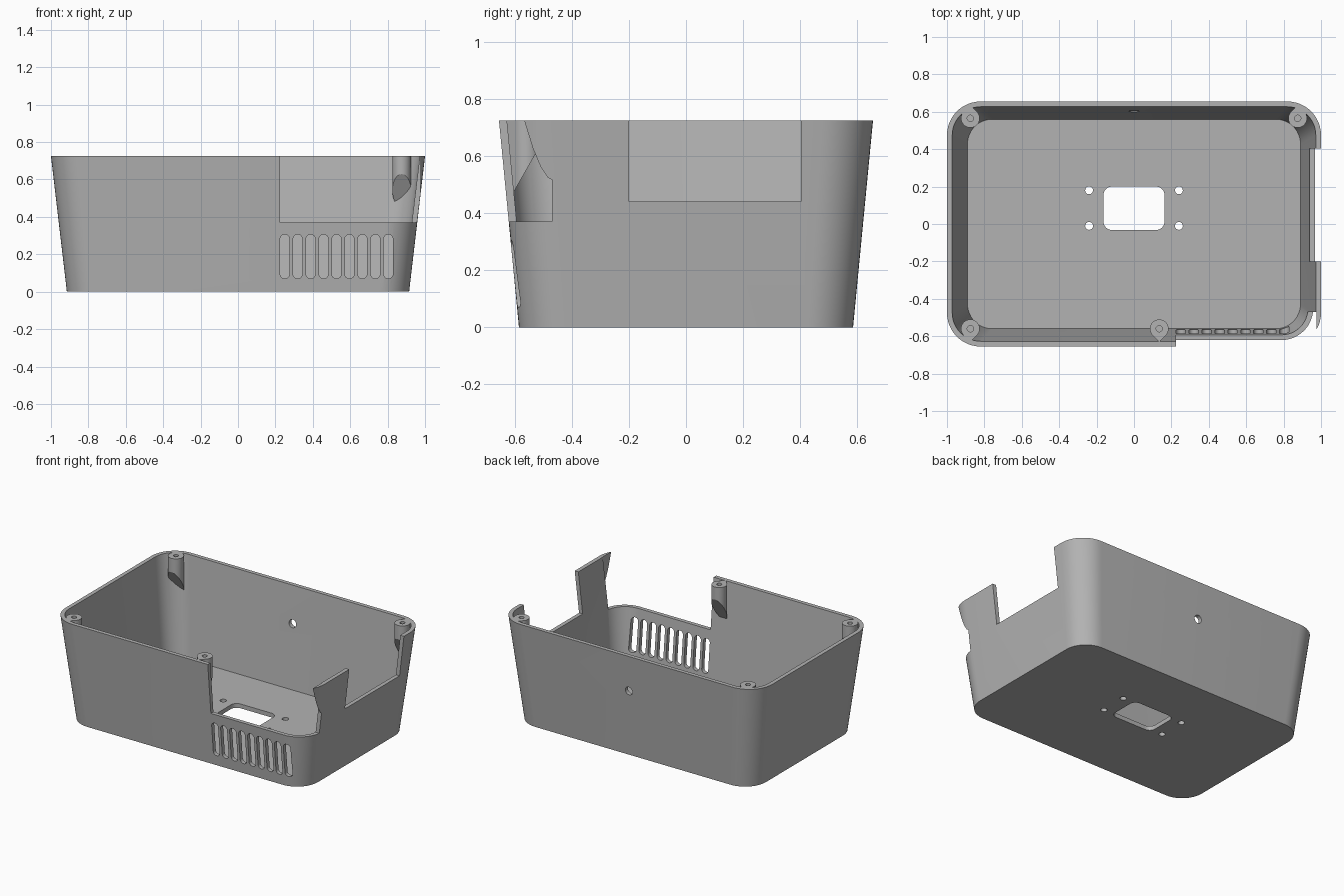
import bpy
import bmesh
from math import sin, cos, pi

H = 0.725       # case height
WALL = 0.028
FLOOR = 0.03

if "Cube" in bpy.data.objects:
    bpy.data.objects.remove(bpy.data.objects["Cube"])

grey = bpy.data.materials.new("grey plastic")
grey.use_nodes = True
tone = (0.45, 0.45, 0.45, 1)
grey.diffuse_color = tone
grey.node_tree.nodes["Principled BSDF"].inputs["Base Color"].default_value = tone


def rounded(hx, hy, r, cx=0, cy=0, steps=12):
    """Rounded rectangle outline, counter-clockwise."""
    pts = []
    for q, (sx, sy) in enumerate(((1, 1), (-1, 1), (-1, -1), (1, -1))):
        for i in range(steps + 1):
            a = (q + i / steps) * pi / 2
            pts.append((cx + sx * (hx - r) + r * cos(a),
                        cy + sy * (hy - r) + r * sin(a)))
    return pts


def loft(name, lower, upper):
    """Closed solid between two matching rings."""
    bm = bmesh.new()
    a = [bm.verts.new(p) for p in lower]
    b = [bm.verts.new(p) for p in upper]
    bm.faces.new(a[::-1])
    bm.faces.new(b)
    for i in range(len(a)):
        j = (i + 1) % len(a)
        bm.faces.new((a[i], a[j], b[j], b[i]))
    bmesh.ops.remove_doubles(bm, verts=bm.verts, dist=1e-5)
    bmesh.ops.recalc_face_normals(bm, faces=bm.faces)
    mesh = bpy.data.meshes.new(name)
    bm.to_mesh(mesh)
    bm.free()
    mesh.materials.append(grey)
    ob = bpy.data.objects.new(name, mesh)
    bpy.context.collection.objects.link(ob)
    return ob


def prism(name, outline, lo, hi, axis="z"):
    """Outline extruded along z, or an xz outline extruded along y."""
    place = (lambda p, t: (p[0], p[1], t)) if axis == "z" else (lambda p, t: (p[0], t, p[1]))
    return loft(name, [place(p, lo) for p in outline], [place(p, hi) for p in outline])


def box(name, x0, x1, y0, y1, z0, z1):
    return prism(name, [(x0, y0), (x1, y0), (x1, y1), (x0, y1)], z0, z1)


def subtract(target, cutters):
    """Cut each solid out of the target, then drop the cutters."""
    for cutter in cutters:
        cutter.hide_render = True
        mod = target.modifiers.new("cut", "BOOLEAN")
        mod.operation = "DIFFERENCE"
        mod.solver = "EXACT"
        mod.object = cutter
    graph = bpy.context.evaluated_depsgraph_get()
    mesh = bpy.data.meshes.new_from_object(target.evaluated_get(graph))
    target.modifiers.clear()
    target.data = mesh
    for cutter in cutters:
        bpy.data.objects.remove(cutter)


def section(z, inset=0):
    """Drafted case outline at a given height."""
    t = z / H
    ring = rounded(0.915 + 0.085 * t - inset, 0.585 + 0.07 * t - inset,
                   0.16 + 0.02 * t - inset)
    return [(x, y, z) for x, y in ring]


def screw_post(x, y):
    """Teardrop post that slopes down into the nearest long wall."""
    side = 1 if y > 0 else -1
    outline = []
    for i in range(25):
        a = pi * (-1.25 + 1.5 * i / 24)
        outline.append((x + 0.05 * cos(a), y + side * 0.05 * sin(a)))
    outline.append((x, y + side * 0.071))
    lower = [(px, py, 0.48 + 1.75 * (0.6 - abs(py))) for px, py in outline]
    return loft("post", lower, [(px, py, 1.2) for px, py in outline])


# Tapered shell, with the screw posts left standing in the cavity
case = loft("case_body", section(0), section(H))
cavity = loft("cavity", section(FLOOR, WALL), section(H + 0.2, WALL))
posts = [(-0.875, 0.565), (0.875, 0.565), (-0.875, -0.56), (0.135, -0.56)]
for x, y in posts:
    subtract(cavity, [screw_post(x, y)])
subtract(case, [cavity])

# Large openings in the front corner and right wall
subtract(case, [box("front_opening", 0.225, 0.975, -0.9, -0.47, 0.37, 1)])
subtract(case, [box("side_opening", 0.8, 1.2, -0.2, 0.403, 0.44, 1)])

# Ventilation slots
subtract(case, [prism("vent_slot", rounded(0.025, 0.118, 0.025, 0.25 + 0.0692 * i, 0.188, 8),
                      -0.8, -0.4, "y") for i in range(9)])

# Floor window, its fixing holes, the cable hole and the screw holes
holes = [prism("window", rounded(0.163, 0.116, 0.045, 0, 0.084), -0.1, 0.1)]
holes += [prism("fixing_hole", rounded(0.021, 0.021, 0.021, x, y, 6), -0.1, 0.1)
          for x in (-0.24, 0.24) for y in (-0.01, 0.18)]
holes += [prism("screw_hole", rounded(0.017, 0.017, 0.017, x, y, 6), 0.62, 1)
          for x, y in posts]
holes.append(prism("cable_hole", rounded(0.028, 0.028, 0.028, 0, 0.47, 6), 0.5, 0.8, "y"))
subtract(case, holes)

# Smooth the rounded corners and keep the edges crisp
bpy.ops.object.select_all(action="DESELECT")
case.select_set(True)
bpy.context.view_layer.objects.active = case
bpy.ops.object.shade_smooth_by_angle(angle=0.5)
